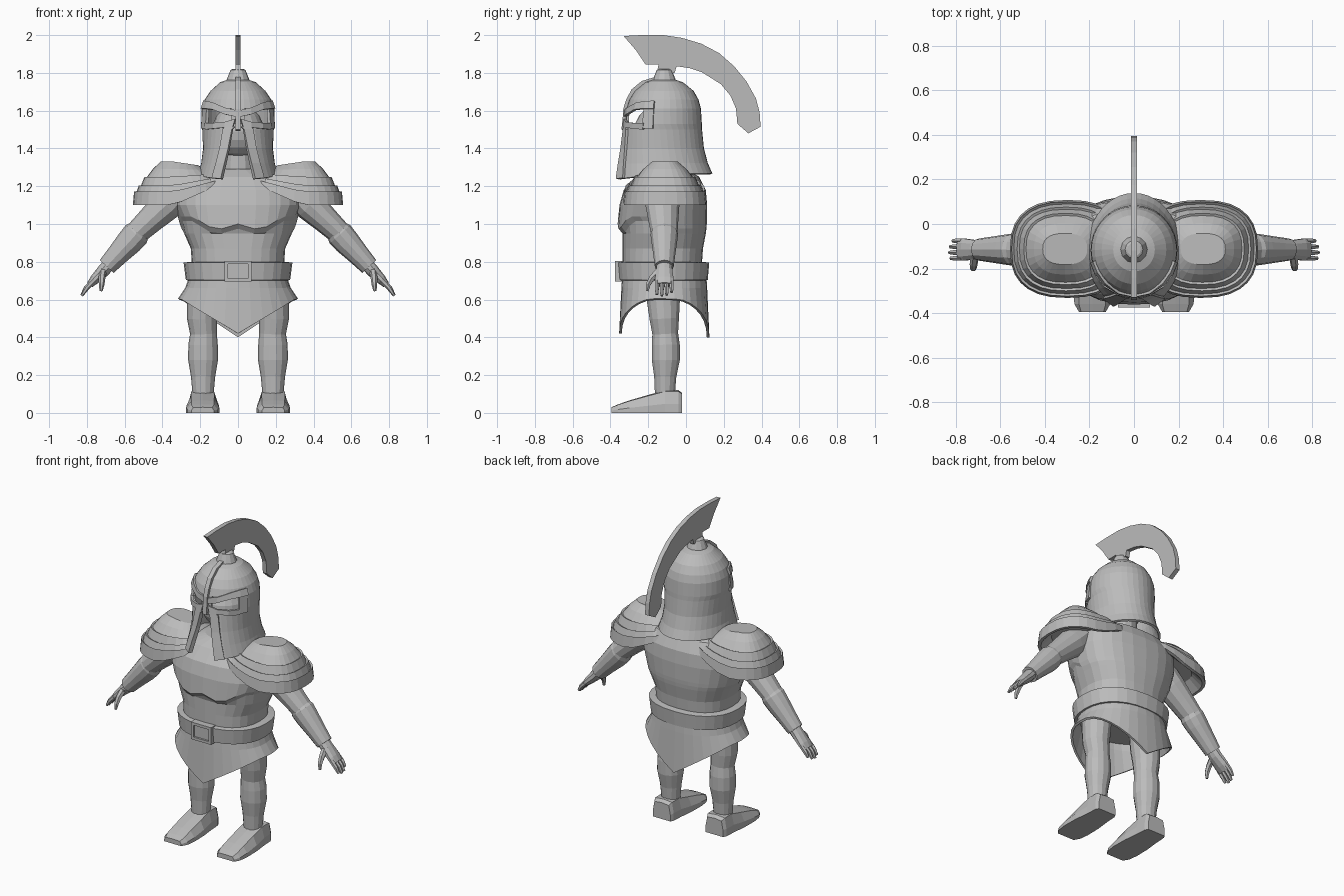
import bpy, bmesh, math
from math import sin, cos, pi, radians
from mathutils import Vector

steel = bpy.data.materials.new("plain_grey")
steel.diffuse_color = (0.5, 0.5, 0.5, 1)


def make(name, verts, faces, mirror=False, solid=0.0):
    bm = bmesh.new()
    vs = [bm.verts.new(v) for v in verts]
    for f in faces:
        bm.faces.new([vs[i] for i in f])
    bmesh.ops.remove_doubles(bm, verts=bm.verts, dist=0.0005)
    bmesh.ops.recalc_face_normals(bm, faces=bm.faces)
    me = bpy.data.meshes.new(name)
    bm.to_mesh(me)
    bm.free()
    me.materials.append(steel)
    ob = bpy.data.objects.new(name, me)
    bpy.context.collection.objects.link(ob)
    if solid:
        m = ob.modifiers.new("thickness", 'SOLIDIFY')
        m.thickness, m.offset = solid, 0
    if mirror:
        ob.modifiers.new("mirror", 'MIRROR').use_mirror_merge = False
    return ob


def loft(name, rings, closed=True, caps=(True, True), skip=None, **kw):
    n = len(rings[0])
    faces = []
    for i in range(len(rings) - 1):
        for j in range(n if closed else n - 1):
            if skip and skip(i, j):
                continue
            k = (j + 1) % n
            faces.append((i * n + j, i * n + k, (i + 1) * n + k, (i + 1) * n + j))
    if caps[0]:
        faces.append(tuple(range(n)))
    if caps[1]:
        faces.append(tuple((len(rings) - 1) * n + j for j in range(n)))
    return make(name, [v for r in rings for v in r], faces, **kw)


def oval(cx, cy, z, rx, ry, n=24, p=2.0):
    """Rounded ring; p above 2 makes it boxier."""
    pw = lambda c: math.copysign(abs(c) ** (2 / p), c)
    return [Vector((cx + rx * pw(sin(2 * pi * i / n)), cy - ry * pw(cos(2 * pi * i / n)), z)) for i in range(n)]


def tube(name, pts, n=12, mirror=True):
    """Limb through (x, y, z, half width, half depth) points."""
    rings = []
    for i, p in enumerate(pts):
        d = Vector(pts[min(i + 1, len(pts) - 1)][:3]) - Vector(pts[max(i - 1, 0)][:3])
        v = d.cross(Vector((0, 1, 0))).normalized()
        u = v.cross(d).normalized()
        rings.append([Vector(p[:3]) + v * p[3] * cos(2 * pi * k / n) + u * p[4] * sin(2 * pi * k / n) for k in range(n)])
    return loft(name, rings, mirror=mirror)


def plate(name, yz, half):
    """Flat side-profile plate centred on x = 0."""
    return loft(name, [[Vector((s * half, y, z)) for y, z in yz] for s in (-1, 1)])


# torso with chest shelf: (z, half width, front y, back y)
rings = []
for z, rx, yf, yb in [(.70, .245, -.325, .08), (.80, .245, -.335, .085), (.87, .25, -.335, .09),
                      (.95, .285, -.335, .105), (.975, .298, -.34, .108), (1.0, .308, -.362, .11),
                      (1.10, .335, -.352, .112), (1.18, .33, -.33, .105), (1.25, .27, -.27, .07), (1.29, .13, -.21, .0)]:
    ring = oval(0, (yf + yb) / 2, z, rx, (yb - yf) / 2, 28, 2.4)
    for v in ring:
        if .96 < z < 1.05 and v.y < -.15:
            x = abs(v.x)
            v.z += -.035 * x / .12 if x < .12 else -.035 + .075 * min(1, (x - .12) / .12)
    rings.append(ring)
loft("torso", rings)

# skirt with pointed front and back
top, mid, low = (oval(0, -.115, z, rx, ry, 32, 2.2) for z, rx, ry in
                 [(.74, .245, .215), (.66, .272, .22), (.6, .312, .232)])
for v in low:
    v.z = .40 + .2 * min(1, abs(v.x) / .30)
    if v.y < -.115:
        v.z += .02 * (1 - abs(v.x) / .32)
loft("skirt", [top, mid, low], caps=(False, False), solid=.014)

# belt and framed buckle
loft("belt", [oval(0, -.12, z, rx, ry, 28, 2.3) for z, rx, ry in
              [(.70, .25, .21), (.703, .276, .235), (.795, .288, .243), (.80, .25, .21)]])
rect = lambda hx, hz, y: [Vector((sx * hx, y, .75 + sz * hz)) for sx, sz in [(-1, -1), (1, -1), (1, 1), (-1, 1)]]
loft("buckle", [rect(.072, .055, -.33), rect(.072, .055, -.376), rect(.054, .038, -.376), rect(.054, .038, -.364)])

# legs and boots
tube("leg", [(.175, -.12, .72, .085, .095), (.185, -.12, .60, .085, .09), (.19, -.115, .50, .08, .08),
             (.183, -.11, .42, .071, .07), (.185, -.107, .36, .078, .076), (.185, -.107, .28, .079, .076),
             (.185, -.11, .19, .064, .06), (.185, -.112, .08, .054, .053)], 14)
rings = []
for y, w, wt, h in [(-.02, .062, .05, .105), (-.04, .072, .06, .12), (-.11, .076, .06, .12), (-.20, .086, .062, .095),
                    (-.30, .088, .06, .066), (-.36, .08, .06, .045), (-.395, .06, .05, .03)]:
    rings.append([Vector((.187 + x, y, z)) for x, z in
                  [(-w, 0), (w, 0), (w, h * .4), (wt, h * .95), (0, h), (-wt, h * .95), (-w, h * .4)]])
loft("boot", rings, mirror=True)

# arms, forearm guards and hands
tube("upper_arm", [(.30, -.125, 1.18, .08, .09), (.38, -.125, 1.10, .085, .09), (.46, -.12, 1.025, .072, .08),
                   (.54, -.115, .95, .062, .07)])
tube("forearm", [(.515, -.115, .972, .058, .066), (.54, -.115, .945, .073, .073), (.575, -.115, .905, .07, .068),
                 (.64, -.115, .835, .058, .058), (.695, -.115, .775, .05, .05)])
tube("palm", [(.68, -.115, .79, .035, .042), (.715, -.115, .75, .034, .045), (.76, -.115, .705, .026, .052),
              (.785, -.115, .678, .018, .05)], 10)
for i in range(4):
    y, l = -.154 + .026 * i, (.9, 1, .95, .75)[i]
    tube("finger", [(.77, y, .695, .015, .0125), (.77 + .035 * l, y, .695 - .038 * l, .014, .012),
                    (.77 + .058 * l, y, .695 - .075 * l, .008, .008)], 6)
tube("thumb", [(.715, -.14, .75, .02, .022), (.72, -.18, .715, .018, .018), (.722, -.2, .68, .015, .014),
               (.725, -.205, .645, .008, .008)], 6)

# layered shoulder guards: (inner x, outer x, half depth, z, inner rise)
rings = []
for xi, xo, ry, z, up in [(.21, .41, .07, 1.33, -.04), (.17, .45, .115, 1.292, -.01), (.13, .485, .15, 1.245, .02),
                          (.12, .495, .16, 1.25, .02), (.09, .515, .178, 1.20, .05), (.085, .525, .188, 1.205, .05),
                          (.06, .54, .202, 1.163, .07), (.05, .55, .212, 1.172, .07), (.04, .557, .22, 1.10, .12),
                          (.06, .54, .20, 1.10, .12), (.10, .48, .15, 1.16, .08)]:
    ring = oval((xi + xo) / 2, -.112, z, (xo - xi) / 2, ry, 28, 2.5)
    for v in ring:
        t = max(0, min(1, (.34 - v.x) / .27))
        v.z += up * t
    rings.append(ring)
loft("shoulder_guard", rings, mirror=True)

# neck and head
loft("neck", [oval(0, -.11, z, r, r, 14) for z, r in [(1.2, .11), (1.28, .09), (1.45, .085)]])
loft("head", [oval(0, -.13, 1.49 + .145 * cos(pi * i / 10), max(.004, .138 * sin(pi * i / 10)),
                   max(.004, .145 * sin(pi * i / 10)), 20) for i in range(11)])

# helmet profile: (z, half width, half depth, centre y, front gap in degrees)
H = [(1.765, .03, .03, -.115, 0), (1.745, .09, .095, -.115, 0), (1.70, .14, .15, -.115, 0), (1.655, .17, .177, -.117, 0),
     (1.61, .185, .190, -.118, 0), (1.53, .188, .195, -.118, 0), (1.50, .183, .198, -.12, 9),
     (1.40, .178, .212, -.124, 15), (1.32, .188, .233, -.124, 20), (1.265, .205, .255, -.122, 24)]


def helm(z):
    for a, b in zip(H, H[1:]):
        if b[0] <= z <= a[0]:
            t = (a[0] - z) / (a[0] - b[0])
            return [p + (q - p) * t for p, q in zip(a, b)]
    return H[-1]


def on_helm(deg, z, off=0.0):
    _, rx, ry, cy, _ = helm(z)
    a = radians(deg)
    drop = .03 * max(0, cos(a)) if z < 1.27 else 0
    return Vector(((rx + off) * sin(a), cy - (ry + off) * cos(a), z - drop))


cols = 36
rings = [[on_helm(h[4] + (360 - 2 * h[4]) * j / cols, h[0]) for j in range(cols + 1)] for h in H]
loft("helmet", rings, closed=False, caps=(True, False), solid=.014,
     skip=lambda i, j: (i == 4 and (1 <= j <= 5 or 30 <= j <= 34)) or (i == 5 and j in (0, 35)))


def trim(name, pairs):
    """Raised band on the helmet between pairs of (degrees, z) points."""
    loft(name, [[on_helm(*p, .012) for p in edge] for edge in zip(*pairs)], closed=False,
         caps=(False, False), mirror=True, solid=.016)


trim("brow_trim", [((0, 1.60), (0, 1.565)), ((20, 1.615), (20, 1.58)), ((42, 1.64), (42, 1.605)),
                   ((60, 1.65), (60, 1.61)), ((75, 1.65), (75, 1.61))])
trim("eye_lower_trim", [((4, 1.555), (8, 1.51)), ((20, 1.54), (20, 1.51)), ((40, 1.535), (40, 1.505)),
                        ((60, 1.535), (60, 1.50))])
trim("eye_side_trim", [((58, 1.645), (58, 1.505)), ((75, 1.645), (75, 1.505))])
trim("cheek_trim", [((helm(z)[4], z), (helm(z)[4] + 15, z)) for z in (1.515, 1.5, 1.4, 1.32, 1.266)])

# ridge running over the brow to the nose guard
ridge = [(helm(z)[3] - helm(z)[2], z) for z in (1.765, 1.745, 1.70, 1.655, 1.61, 1.57, 1.50)]
plate("nose_ridge", [(y - .024, z + (.012 if z > 1.69 else 0)) for y, z in ridge] + [(y + .005, z - .008) for y, z in ridge[::-1]], .014)

# crest holder and crest
loft("crest_holder", [oval(0, -.115, z, r, r, 12) for z, r in [(1.74, .062), (1.765, .06), (1.815, .04), (1.82, .03)]])
plate("crest", [(-.33, 1.995), (-.24, 2.0), (-.12, 2.0), (-.02, 1.985), (.08, 1.955), (.175, 1.905), (.255, 1.835),
                (.32, 1.755), (.37, 1.665), (.39, 1.59), (.395, 1.515), (.33, 1.48), (.272, 1.53), (.265, 1.61),
                (.235, 1.68), (.185, 1.74), (.085, 1.803), (.02, 1.825), (-.05, 1.835), (-.06, 1.80),
                (-.155, 1.80), (-.145, 1.845), (-.215, 1.845), (-.265, 1.92)], .014)
